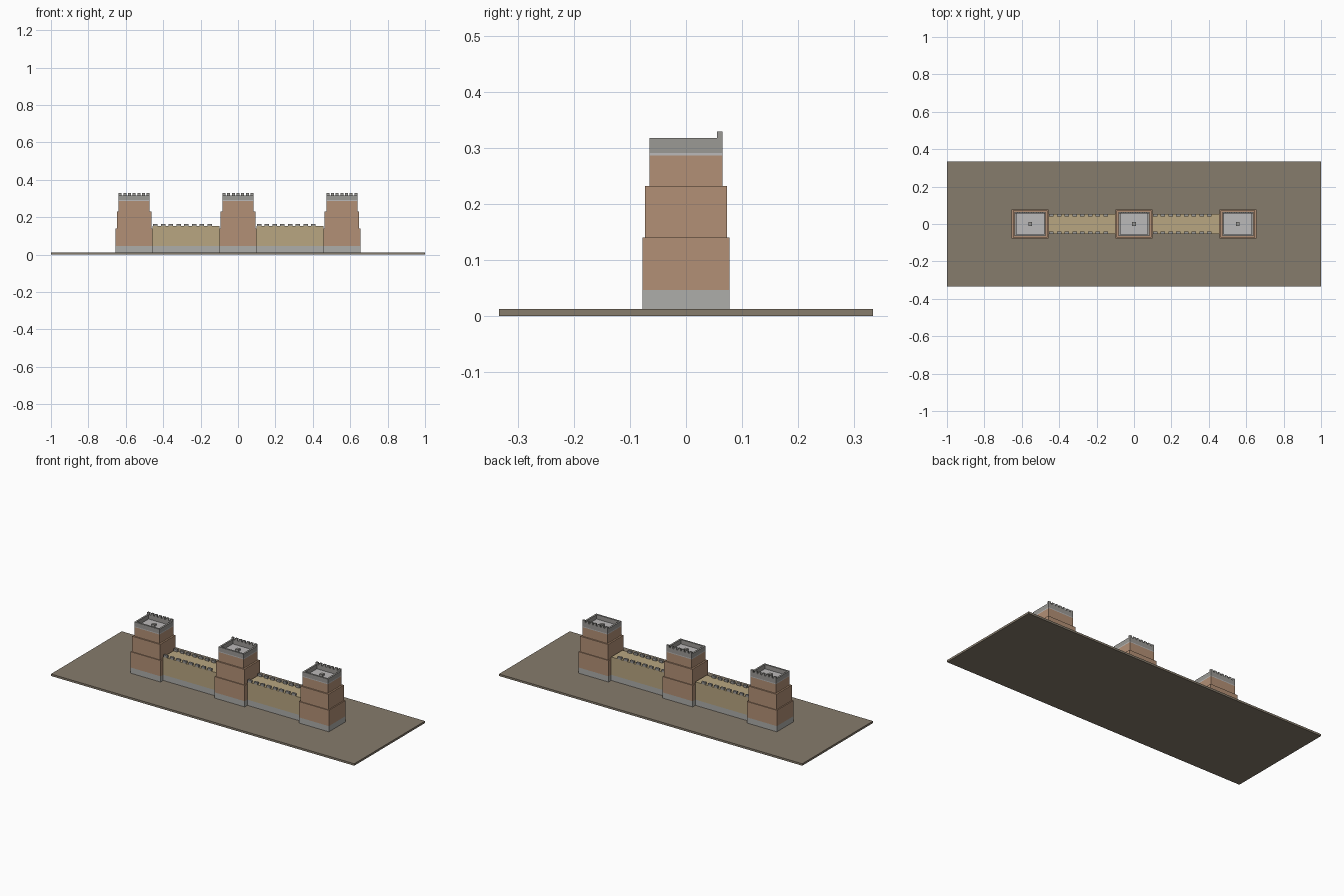
import bpy

if "Cube" in bpy.data.objects:
    bpy.data.objects.remove(bpy.data.objects["Cube"])


def material(name, rgb):
    m = bpy.data.materials.new(name)
    m.diffuse_color = (*rgb, 1)
    m.use_nodes = True
    m.node_tree.nodes["Principled BSDF"].inputs["Base Color"].default_value = m.diffuse_color
    return m


EARTH = material("earth", (0.24, 0.20, 0.15))
BRICK = material("brick", (0.45, 0.28, 0.18))
TAN = material("tan_stone", (0.48, 0.38, 0.22))
STONE = material("pale_stone", (0.42, 0.42, 0.40))
DARK = material("dark_stone", (0.33, 0.32, 0.30))
ROOF = material("roof", (0.50, 0.49, 0.49))


def box(name, x, y, z, mat):
    """Box from (min, max) ranges on each axis."""
    bpy.ops.mesh.primitive_cube_add(size=1, location=[sum(r) / 2 for r in (x, y, z)])
    o = bpy.context.object
    o.name = name
    o.scale = [r[1] - r[0] for r in (x, y, z)]
    bpy.ops.object.transform_apply(location=False, rotation=False, scale=True)
    o.data.materials.append(mat)
    return o


def block(name, cx, hx, hy, z0, z1, mat):
    return box(name, (cx - hx, cx + hx), (-hy, hy), (z0, z1), mat)


def tower(cx):
    # stepped shaft
    block("tower_plinth", cx, 0.099, 0.078, 0.012, 0.046, STONE)
    block("tower_lower_stage", cx, 0.099, 0.078, 0.046, 0.14, BRICK)
    block("tower_middle_stage", cx, 0.0925, 0.073, 0.14, 0.232, BRICK)
    block("tower_upper_stage", cx, 0.083, 0.065, 0.232, 0.286, BRICK)
    block("tower_roof", cx, 0.083, 0.065, 0.286, 0.291, ROOF)
    # parapet
    t, z = 0.01, (0.291, 0.317)
    for s in (-1, 1):
        y = sorted((s * 0.065, s * (0.065 - t)))
        box("parapet_long", (cx - 0.083, cx + 0.083), y, z, DARK)
        x = sorted((cx + s * 0.083, cx + s * (0.083 - t)))
        box("parapet_short", x, (-0.065 + t, 0.065 - t), z, DARK)
    # merlons along the rear parapet
    for i in range(7):
        x = cx - 0.075 + i * 0.025
        box("tower_merlon", (x - 0.008, x + 0.008), (0.055, 0.065), (0.317, 0.329), DARK)
    box("roof_hatch", (cx - 0.01, cx + 0.01), (-0.01, 0.01), (0.291, 0.303), DARK)


def wall(x0, x1):
    box("wall_plinth", (x0, x1), (-0.053, 0.053), (0.012, 0.046), STONE)
    box("wall_body", (x0, x1), (-0.053, 0.053), (0.046, 0.152), TAN)
    for s in (-1, 1):
        y = sorted((s * 0.041, s * 0.053))
        for i in range(8):
            x = x0 + 0.014 + i * 0.0415
            box("wall_merlon", (x - 0.012, x + 0.012), y, (0.152, 0.165), DARK)


box("ground_slab", (-1, 1), (-0.333, 0.333), (0, 0.012), EARTH)
for cx in (-0.555, 0, 0.555):
    tower(cx)
wall(-0.456, -0.099)
wall(0.099, 0.456)
